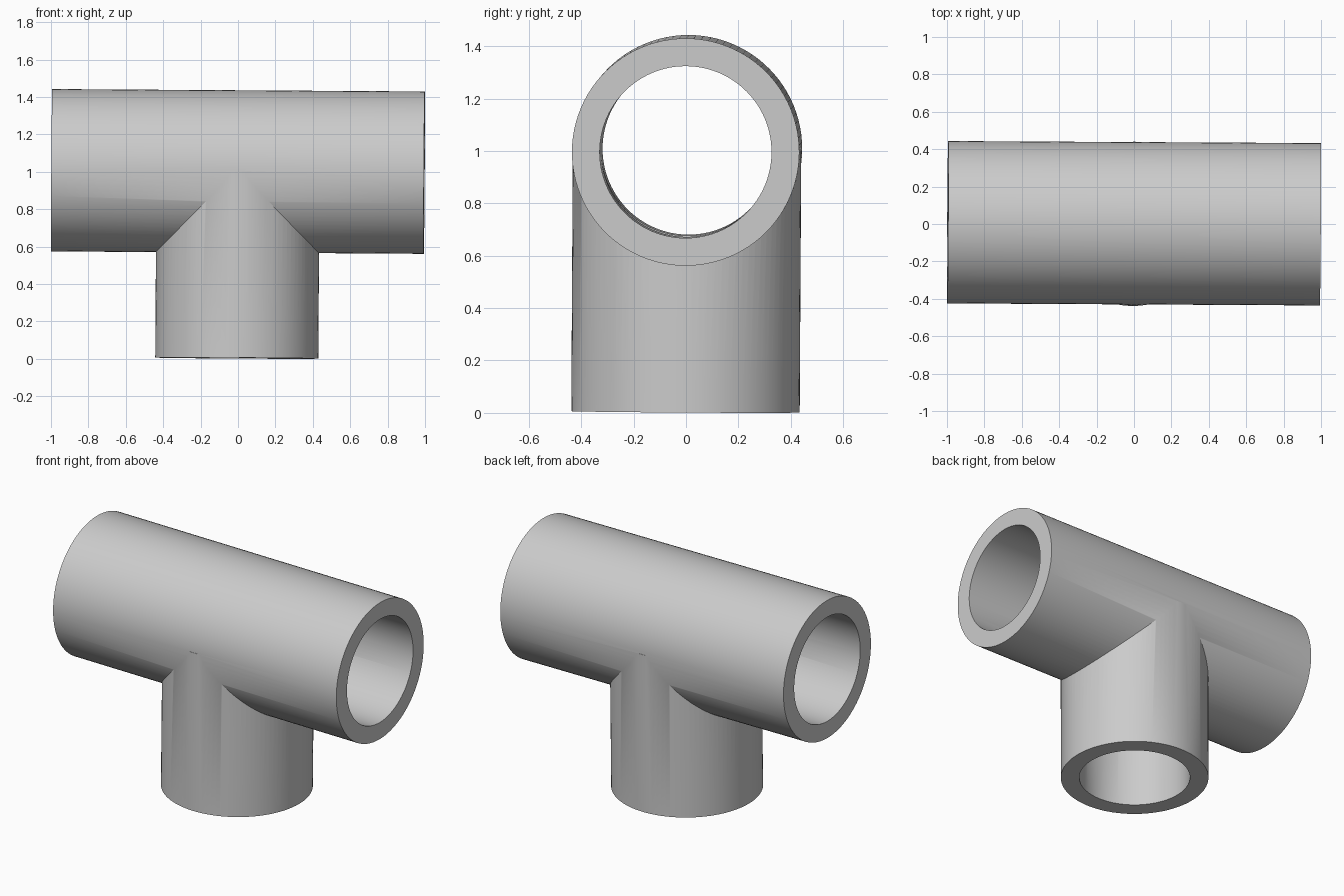
import bpy
import math
from mathutils import Matrix, Euler

cube = bpy.data.objects.get("Cube")
if cube:
    bpy.data.objects.remove(cube, do_unlink=True)

HALF_RUN = 0.996
DROP = 0.998
OUTER_RUN, OUTER_BRANCH, BORE = 0.434, 0.436, 0.328
SIDES = 96

grey = bpy.data.materials.new("light grey")
grey.use_nodes = True
colour = (0.6, 0.6, 0.6, 1)
grey.diffuse_color = colour
grey.node_tree.nodes["Principled BSDF"].inputs["Base Color"].default_value = colour


def cylinder(name, radius, start, end, along_x=False):
    """Cylinder on the x axis or the z axis, from start to end."""
    bpy.ops.mesh.primitive_cylinder_add(vertices=SIDES, radius=radius, depth=end - start)
    obj = bpy.context.object
    obj.name = name
    obj.data.transform(Matrix.Translation((0, 0, (start + end) / 2)))
    if along_x:
        obj.data.transform(Matrix.Rotation(math.pi / 2, 4, "Y"))
    obj.data.materials.append(grey)
    return obj


def combine(target, other, operation):
    """Apply a boolean and discard the helper solid."""
    mod = target.modifiers.new("combine", "BOOLEAN")
    mod.operation = operation
    mod.solver = "EXACT"
    mod.object = other
    bpy.context.view_layer.objects.active = target
    bpy.ops.object.modifier_apply(modifier=mod.name)
    bpy.data.objects.remove(other, do_unlink=True)


# Outer shell: straight run with a branch downwards
tee = cylinder("pipe_tee", OUTER_RUN, -HALF_RUN, HALF_RUN, along_x=True)
combine(tee, cylinder("branch", OUTER_BRANCH, -DROP, 0), "UNION")

# Bores through the run and up the branch
combine(tee, cylinder("run_bore", BORE, -1.2, 1.2, along_x=True), "DIFFERENCE")
combine(tee, cylinder("branch_bore", BORE - 0.001, -1.2, 0), "DIFFERENCE")

# The fitting sits very slightly askew
tilt = Euler((-0.006, 0.0065, -0.0055)).to_matrix().to_4x4()
tee.data.transform(Matrix.Translation((0, 0.004, 1.002)) @ tilt)

bpy.ops.object.select_all(action="DESELECT")
tee.select_set(True)
bpy.context.view_layer.objects.active = tee
bpy.ops.object.shade_smooth_by_angle(angle=math.radians(30))
